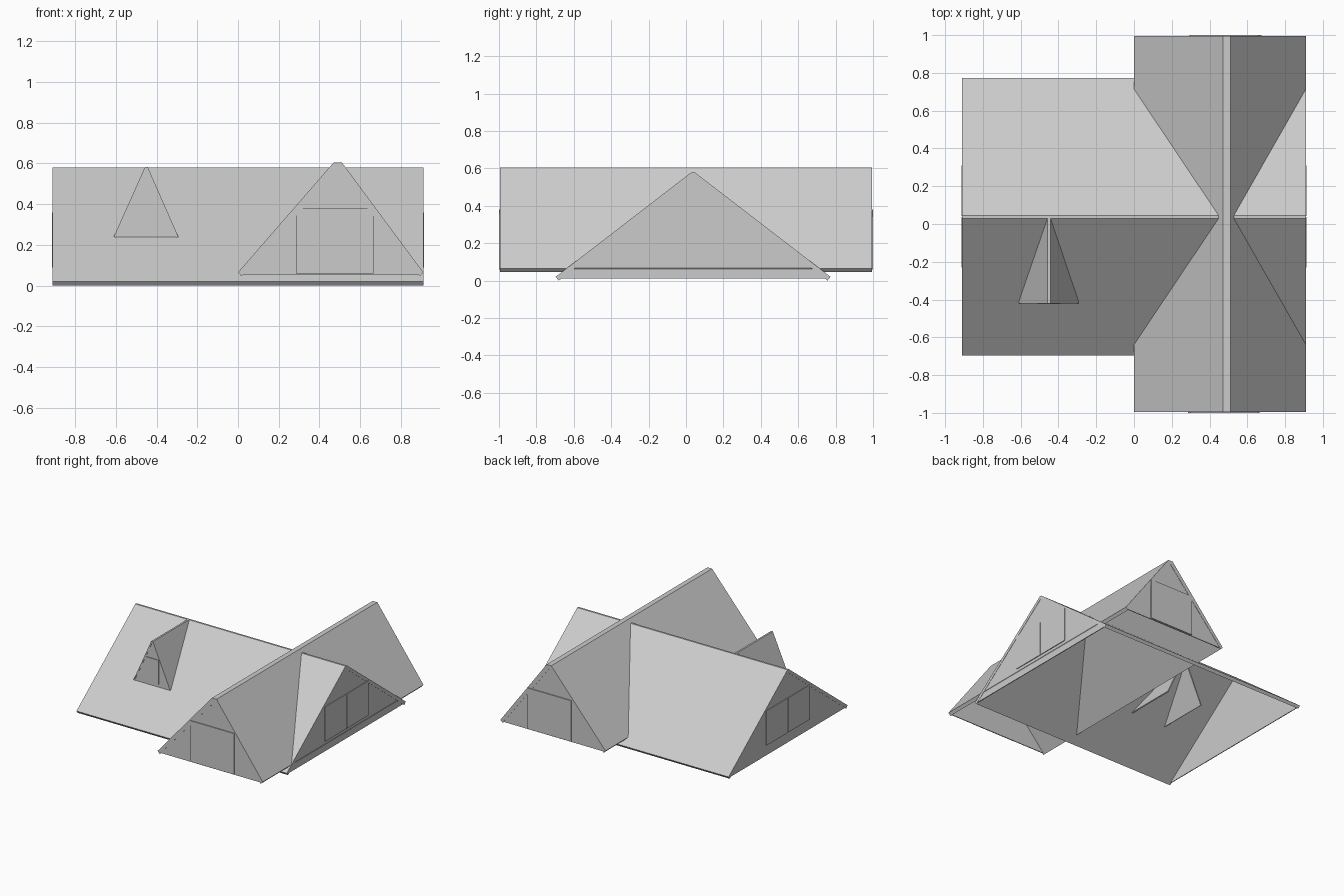
import bpy
import bmesh

if "Cube" in bpy.data.objects:
    bpy.data.objects.remove(bpy.data.objects["Cube"])


def extrude(name, profile, axis, a, b):
    """Prism from an (horizontal, z) profile, running from a to b along axis."""
    bm = bmesh.new()

    def ring(t):
        return [bm.verts.new((t, h, z) if axis == 'x' else (h, t, z)) for h, z in profile]
    r0, r1 = ring(a), ring(b)
    n = len(profile)
    bm.faces.new(r0)
    bm.faces.new(r1[::-1])
    for i in range(n):
        j = (i + 1) % n
        bm.faces.new((r0[i], r0[j], r1[j], r1[i]))
    bmesh.ops.recalc_face_normals(bm, faces=bm.faces)
    me = bpy.data.meshes.new(name)
    bm.to_mesh(me)
    bm.free()
    ob = bpy.data.objects.new(name, me)
    bpy.context.collection.objects.link(ob)
    return ob


def rect(h0, h1, z0, z1):
    return [(h0, z0), (h1, z0), (h1, z1), (h0, z1)]


# Main roof: folded slab with its ridge along x
extrude("main_roof", [(-0.697, 0.02), (0.03, 0.58), (0.045, 0.58), (0.773, 0.02),
                      (0.757, 0.0), (0.0375, 0.555), (-0.681, 0.0)], 'x', -0.91, 0.91)

# Cross roof: folded slab with a flat ridge along y
extrude("cross_roof", [(0.0, 0.065), (0.47, 0.605), (0.51, 0.605), (0.91, 0.065),
                       (0.892, 0.046), (0.49, 0.575), (0.018, 0.046)], 'y', -0.994, 0.994)

# Dormer roof: its lower rear corners pass through the main roof
extrude("dormer_roof", [(-0.61, 0.24), (-0.457, 0.582), (-0.443, 0.582), (-0.293, 0.24),
                        (-0.301, 0.236), (-0.45, 0.57), (-0.602, 0.236)], 'y', -0.42, 0.03)
extrude("dormer_gable", [(-0.602, 0.238), (-0.45, 0.572), (-0.301, 0.238)], 'y', -0.418, -0.412)
extrude("dormer_window", rect(-0.51, -0.39, 0.26, 0.45), 'y', -0.423, -0.415)

# Gable walls and window panels at both ends of each roof
for side, x in (("left", -1), ("right", 1)):
    extrude(side + "_gable", [(-0.685, 0.01), (0.0375, 0.565), (0.761, 0.01)],
            'x', x * 0.908, x * 0.902)
    for i, (y0, y1) in enumerate(((-0.23, 0.038), (0.042, 0.31))):
        extrude(f"{side}_window_{i + 1}", rect(y0, y1, 0.09, 0.36), 'x', x * 0.914, x * 0.906)

for side, y, x0 in (("front", -1, 0.285), ("back", 1, 0.295)):
    extrude(side + "_gable", [(0.01, 0.055), (0.49, 0.59), (0.90, 0.055)],
            'y', y * 0.992, y * 0.986)
    extrude(side + "_window", rect(x0, x0 + 0.38, 0.06, 0.38), 'y', y * 1.0, y * 0.99)
